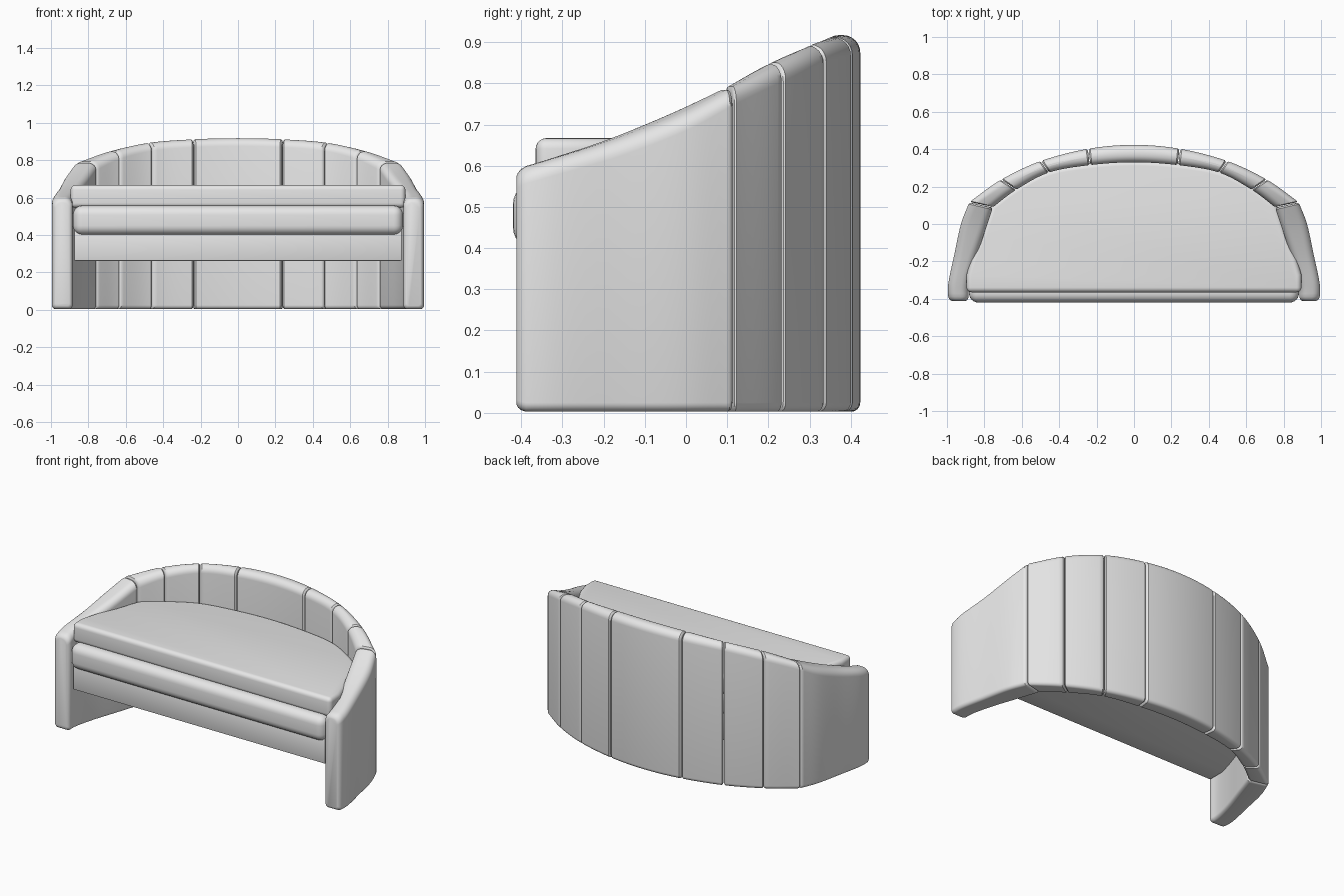
import bpy, bmesh
from math import pi, sin, cos, radians
from mathutils import Vector

if "Cube" in bpy.data.objects:
    bpy.data.objects.remove(bpy.data.objects["Cube"], do_unlink=True)

fabric = bpy.data.materials.new("light_grey_fabric")
fabric.use_nodes = True
fabric.diffuse_color = (0.8, 0.8, 0.8, 1)
fabric.node_tree.nodes["Principled BSDF"].inputs["Base Color"].default_value = (0.8, 0.8, 0.8, 1)

# Plan guides: outer x, outer y, inner x, inner y, top height
BACK_HALF = [Vector(g) for g in (
    (0, .423, 0, .33, .917),
    (.245, .402, .235, .315, .911),
    (.497, .337, .455, .275, .892),
    (.71, .237, .63, .183, .848),
    (.88, .117, .754, .09, .79))]
ARM = [Vector(g) for g in (
    (.88, .117, .754, .09, .79),
    (.925, 0, .80, -.05, .727),
    (.96, -.16, .85, -.2, .665),
    (.993, -.32, .882, -.33, .618),
    (.992, -.412, .884, -.412, .592))]


def flip(g):
    return Vector((-g[0], g[1], -g[2], g[3], g[4]))


BACK = [flip(g) for g in reversed(BACK_HALF[1:])] + BACK_HALF


def spline(pts, u):
    """Smooth curve through the guides at parameter u."""
    i = min(int(u), len(pts) - 2)
    t = u - i
    p1, p2 = pts[i], pts[i + 1]
    p0 = pts[i - 1] if i else p1 * 2 - p2
    p3 = pts[i + 2] if i + 2 < len(pts) else p2 * 2 - p1
    return 0.5 * (p1 * 2 + (p2 - p0) * t + (p0 * 2 - p1 * 5 + p2 * 4 - p3) * t * t
                  + (p1 * 3 - p0 - p2 * 3 + p3) * t ** 3)


def finish(name, bm, angle=35):
    bmesh.ops.recalc_face_normals(bm, faces=bm.faces)
    mesh = bpy.data.meshes.new(name)
    bm.to_mesh(mesh)
    bm.free()
    mesh.materials.append(fabric)
    obj = bpy.data.objects.new(name, mesh)
    bpy.context.collection.objects.link(obj)
    bpy.ops.object.select_all(action='DESELECT')
    obj.select_set(True)
    bpy.context.view_layer.objects.active = obj
    bpy.ops.object.shade_smooth_by_angle(angle=radians(angle))
    return obj


def section(g, inset):
    """Upright rounded slab section between the inner and outer guide."""
    outer, inner = Vector((g[0], g[1], 0)), Vector((g[2], g[3], 0))
    axis = outer - inner
    width = axis.length
    axis.normalize()
    low, high = .003 + inset, g[4] - inset
    a, b = inset, width - inset
    ring = []
    for cx, top, start in ((b, False, -pi / 2), (b, True, 0), (a, True, pi / 2), (a, False, pi)):
        r = (.042 if top else .022) - inset * .5
        mx = cx - r if cx == b else cx + r
        mz = high - r if top else low + r
        for k in range(7):
            ang = start + k * pi / 12
            p = inner + axis * (mx + r * cos(ang))
            ring.append((p.x, p.y, mz + r * sin(ang)))
    return ring


def panel(name, guides, stations, mirror=False):
    """Loft a padded panel through (parameter, inset) stations and cap it."""
    bm = bmesh.new()
    rings = []
    for u, inset in stations:
        g = spline(guides, u)
        rings.append([bm.verts.new(p) for p in section(flip(g) if mirror else g, inset)])
    for r0, r1 in zip(rings, rings[1:]):
        for k in range(len(r0)):
            j = (k + 1) % len(r0)
            bm.faces.new((r0[k], r0[j], r1[j], r1[k]))
    bm.faces.new(rings[0])
    bm.faces.new(rings[-1])
    return finish(name, bm)


SEAM = [(.008, .012), (.018, .005), (.045, 0)]


def back_stations(a, b):
    n = int(b - a) * 8
    middle = [(a + (b - a) * k / n, 0) for k in range(1, n)]
    return [(a + d, i) for d, i in SEAM] + middle + [(b - d, i) for d, i in reversed(SEAM)]


# Curved backrest panels
panel("back_centre_panel", BACK, back_stations(3, 5))
for label, start in (("inner", 5), ("middle", 6), ("outer", 7)):
    for side, mirror in (("left", False), ("right", True)):
        panel(f"back_{label}_panel_{side}", BACK, back_stations(start, start + 1), mirror)

# Sloping arms with a padded front end
arm_stations = ([(.015, .012), (.035, .005), (.09, 0)] + [(k / 6, 0) for k in range(1, 22)]
                + [(3.72, 0), (3.86, .004), (3.95, .01), (4, .018)])
for side, mirror in (("left", False), ("right", True)):
    panel(f"arm_{side}", ARM, arm_stations, mirror)


def cushion(name, low, high, front, half_width, radius, segments):
    """Half-moon slab following the inside of the back and arms."""
    curve = [spline(BACK, k / 4) for k in range(33)]
    back = [(g[2] * 1.01, g[3] + .008) for g in curve]
    side = [(.81, -.05), (.868, -.18), (half_width, -.27), (half_width, front)]
    outline = [(-x, y) for x, y in reversed(side)] + back + side
    bm = bmesh.new()
    face = bm.faces.new([bm.verts.new((x, y, low)) for x, y in outline])
    top = bmesh.ops.extrude_face_region(bm, geom=[face])["geom"]
    bmesh.ops.translate(bm, vec=(0, 0, high - low),
                        verts=[v for v in top if isinstance(v, bmesh.types.BMVert)])
    bmesh.ops.recalc_face_normals(bm, faces=bm.faces)
    edges = [e for e in bm.edges if e.calc_face_angle(0) > radians(50)]
    bmesh.ops.bevel(bm, geom=edges, offset=radius, segments=segments, profile=.5,
                    affect='EDGES', clamp_overlap=False)
    return finish(name, bm, 40)


# Seat: flat base, rounded lower cushion, top cushion
cushion("seat_base", .262, .43, -.385, .875, .006, 2)
cushion("lower_cushion", .40, .557, -.42, .882, .05, 6)
cushion("top_cushion", .545, .667, -.365, .895, .026, 5)
